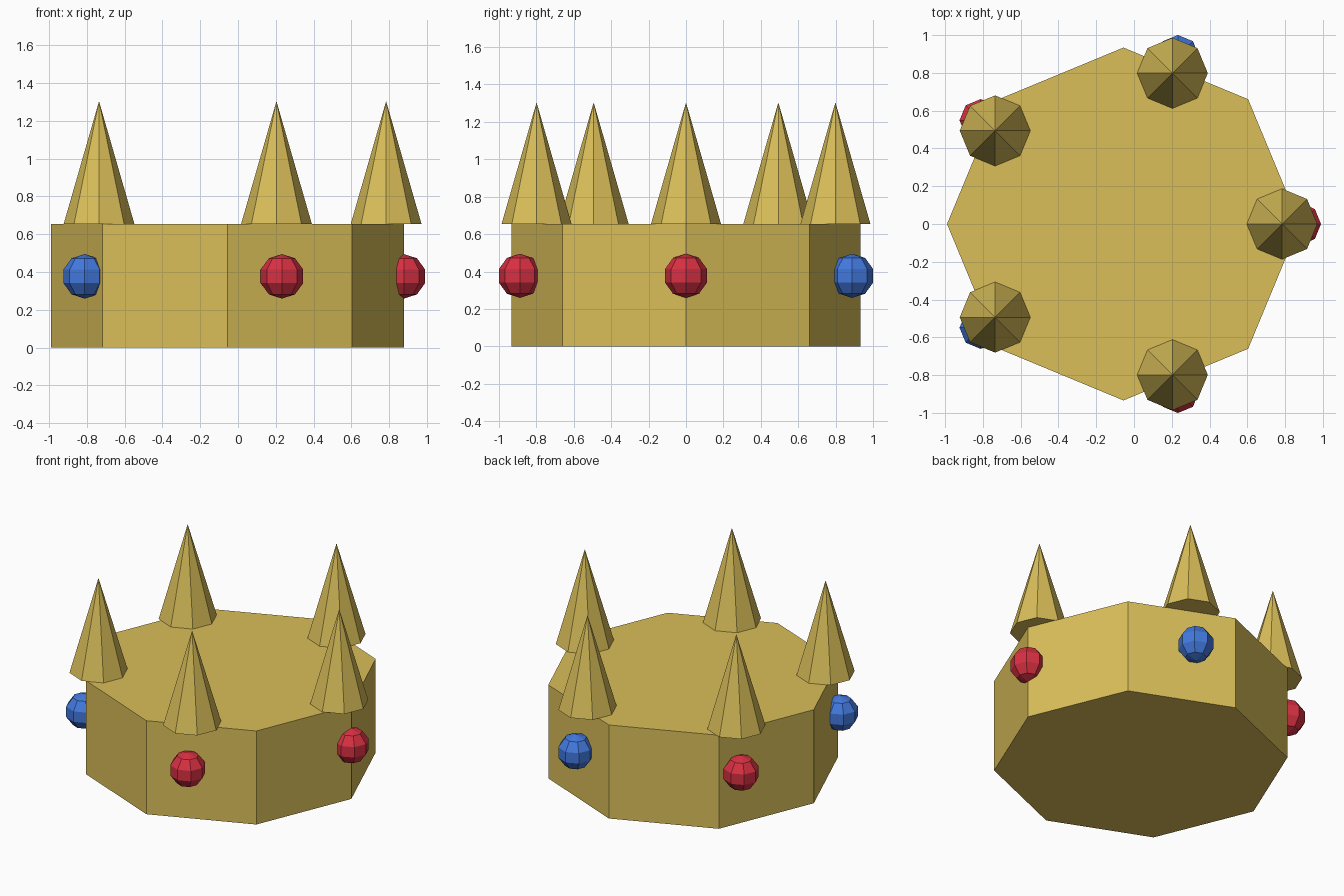
import bpy
from math import cos, sin, radians

if "Cube" in bpy.data.objects:
    bpy.data.objects.remove(bpy.data.objects["Cube"])

CX = -0.056          # crown axis, offset so the whole model is centred
BAND_R, BAND_H = 0.934, 0.655
SPIKE_RING, SPIKE_R, TOP = 0.84, 0.187, 1.304
GEM_R, GEM_Z = 0.118, 0.377


def material(name, color):
    m = bpy.data.materials.new(name)
    m.diffuse_color = (*color, 1)
    m.use_nodes = True
    m.node_tree.nodes["Principled BSDF"].inputs["Base Color"].default_value = m.diffuse_color
    return m


gold = material("gold", (0.70, 0.52, 0.10))
red = material("red", (0.69, 0.03, 0.055))
blue = material("blue", (0.055, 0.19, 0.73))


def finish(name, mat):
    ob = bpy.context.object
    ob.name = name
    ob.data.materials.append(mat)
    return ob


# Solid eight-sided band
bpy.ops.mesh.primitive_cylinder_add(vertices=8, radius=BAND_R, depth=BAND_H,
                                    location=(CX, 0, BAND_H / 2))
finish("band", gold)

# Five spikes on the rim, each with a gem on the wall below
for i in range(5):
    a = radians(72 * i)
    c, s = cos(a), sin(a)
    bpy.ops.mesh.primitive_cone_add(
        vertices=8, radius1=SPIKE_R, radius2=0, depth=TOP - BAND_H,
        location=(CX + SPIKE_RING * c, SPIKE_RING * s, (TOP + BAND_H) / 2))
    finish(f"spike_{i + 1}", gold)
    bpy.ops.mesh.primitive_uv_sphere_add(
        segments=8, ring_count=5, radius=GEM_R,
        location=(CX + BAND_R * c, BAND_R * s, GEM_Z))
    finish(f"gem_{i + 1}", blue if i % 2 else red)
